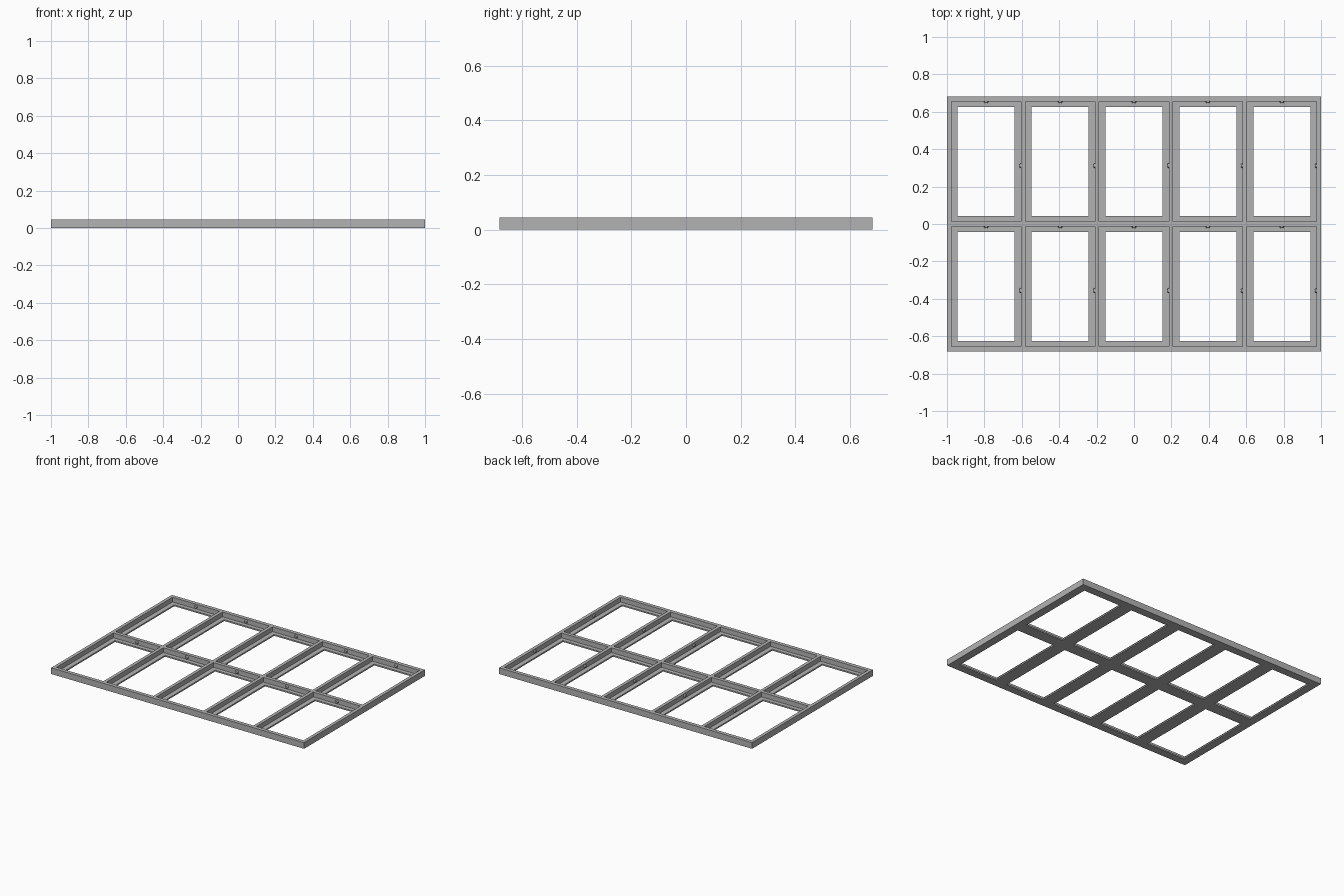
import bpy
import bmesh
from math import pi
from mathutils import Matrix

COLS, ROWS = 5, 2
PITCH_X, PITCH_Y = 0.3953, 0.668
POCKET_X, POCKET_Y = 0.186, 0.321      # half sizes of the recessed pocket
OPEN_X, OPEN_Y = 0.152, 0.2915         # half sizes of the through opening
HALF_X, HALF_Y = 1.0, 0.682
HEIGHT, LEDGE = 0.044, 0.01

cube = bpy.data.objects.get("Cube")
if cube:
    bpy.data.objects.remove(cube, do_unlink=True)

grey = bpy.data.materials.new("plain grey")
grey.use_nodes = True
colour = (0.45, 0.45, 0.45, 1)
grey.diffuse_color = colour
grey.node_tree.nodes["Principled BSDF"].inputs["Base Color"].default_value = colour


def add_object(name, bm):
    mesh = bpy.data.meshes.new(name)
    bm.to_mesh(mesh)
    bm.free()
    mesh.materials.append(grey)
    obj = bpy.data.objects.new(name, mesh)
    bpy.context.collection.objects.link(obj)
    return obj


def centres(count, pitch):
    return [(i - (count - 1) / 2) * pitch for i in range(count)]


def grid_lines(mids, pocket, opening, half):
    lines = [-half, half]
    for m in mids:
        lines += [m - pocket, m - opening, m + opening, m + pocket]
    return sorted(lines)


def zone(i):
    # Each pocket spans wall, ledge, opening, ledge: 0 wall, 1 ledge, 2 opening
    return (0, 1, 2, 1)[i % 4]


mid_x, mid_y = centres(COLS, PITCH_X), centres(ROWS, PITCH_Y)
xs = grid_lines(mid_x, POCKET_X, OPEN_X, HALF_X)
ys = grid_lines(mid_y, POCKET_Y, OPEN_Y, HALF_Y)


def level(i, j):
    if not (0 <= i < len(xs) - 1 and 0 <= j < len(ys) - 1):
        return 0
    return (HEIGHT, LEDGE, 0)[min(zone(i), zone(j))]


# Tray frame: tops, undersides and the steps between levels
bm = bmesh.new()


def face(*points):
    bm.faces.new([bm.verts.new(p) for p in points])


def step(p, q, a, b):
    # Vertical strips split at the ledge so that neighbours share vertices
    cuts = [z for z in (0, LEDGE, HEIGHT) if min(a, b) <= z <= max(a, b)]
    for lo, hi in zip(cuts, cuts[1:]):
        face((*p, lo), (*q, lo), (*q, hi), (*p, hi))


for i in range(len(xs)):
    for j in range(len(ys)):
        h = level(i, j)
        if h:
            x0, x1, y0, y1 = xs[i], xs[i + 1], ys[j], ys[j + 1]
            for z in (0, h):
                face((x0, y0, z), (x1, y0, z), (x1, y1, z), (x0, y1, z))
        if j < len(ys) - 1:
            step((xs[i], ys[j]), (xs[i], ys[j + 1]), level(i - 1, j), h)
        if i < len(xs) - 1:
            step((xs[i], ys[j]), (xs[i + 1], ys[j]), level(i, j - 1), h)

bmesh.ops.remove_doubles(bm, verts=bm.verts[:], dist=0.0001)
bmesh.ops.recalc_face_normals(bm, faces=bm.faces[:])
add_object("tray_frame", bm)


# Small tapered snap bumps on the back and side wall of every pocket
def snap_bumps(name, positions, rotation):
    bm = bmesh.new()
    for x, y in positions:
        place = Matrix.Translation((x, y, 0.026)) @ rotation
        bmesh.ops.create_cone(bm, cap_ends=True, segments=16, radius1=0.015,
                              radius2=0.009, depth=0.012, matrix=place)
    return add_object(name, bm)


cells = [(x, y) for x in mid_x for y in mid_y]
snap_bumps("back_wall_bumps", [(x, y + POCKET_Y - 0.002) for x, y in cells],
           Matrix.Rotation(pi / 2, 4, "X"))
snap_bumps("side_wall_bumps", [(x + POCKET_X - 0.002, y - 0.022) for x, y in cells],
           Matrix.Rotation(-pi / 2, 4, "Y"))
